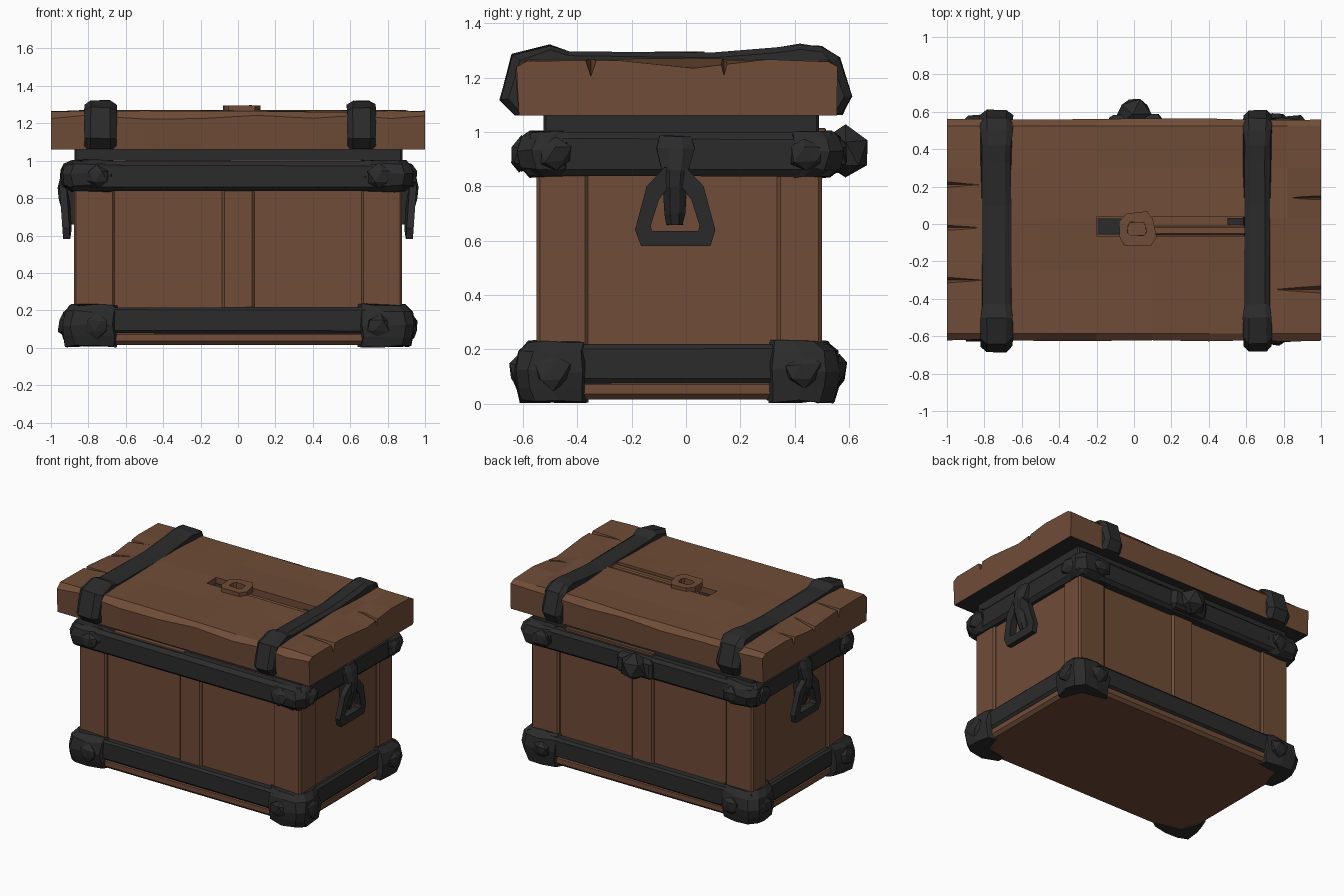
import bpy, bmesh, random
from mathutils import Vector

if "Cube" in bpy.data.objects:
    bpy.data.objects.remove(bpy.data.objects["Cube"])

random.seed(4)


def material(name, rgb):
    m = bpy.data.materials.new(name)
    m.diffuse_color = (*rgb, 1)
    m.use_nodes = True
    m.node_tree.nodes["Principled BSDF"].inputs["Base Color"].default_value = m.diffuse_color
    return m


WOOD = material("brown wood", (0.160, 0.072, 0.038))
IRON = material("dark iron", (0.024, 0.024, 0.025))


def finish(name, bm, mat):
    bmesh.ops.recalc_face_normals(bm, faces=bm.faces[:])
    me = bpy.data.meshes.new(name)
    bm.to_mesh(me)
    bm.free()
    me.materials.append(mat)
    ob = bpy.data.objects.new(name, me)
    bpy.context.collection.objects.link(ob)
    return ob


def jit(p, j):
    return Vector(p) + Vector([random.uniform(-j, j) for _ in range(3)])


def loft(name, rings, mat, j=0.0, closed=False):
    """Skin equal rings of points; cap the ends or join them into a loop."""
    bm = bmesh.new()
    vs = [[bm.verts.new(jit(p, j)) for p in r] for r in rings]
    n = len(vs[0])
    pairs = list(zip(vs, vs[1:])) + ([(vs[-1], vs[0])] if closed else [])
    for a, b in pairs:
        for i in range(n):
            k = (i + 1) % n
            bm.faces.new((a[i], a[k], b[k], b[i]))
    if not closed:
        bm.faces.new(vs[0])
        bm.faces.new(vs[-1])
    return finish(name, bm, mat)


def box(name, x0, x1, y0, y1, z0, z1, mat, bevel=0.0, j=0.0):
    bm = bmesh.new()
    bmesh.ops.create_cube(bm, size=1)
    for v in bm.verts:
        v.co = ((x0 + x1) / 2 + v.co.x * (x1 - x0),
                (y0 + y1) / 2 + v.co.y * (y1 - y0),
                (z0 + z1) / 2 + v.co.z * (z1 - z0))
    if bevel:
        bmesh.ops.bevel(bm, geom=bm.edges[:], offset=bevel, segments=1, affect='EDGES')
    for v in bm.verts:
        v.co = jit(v.co, j)
    return finish(name, bm, mat)


def lump(name, centre, size, mat, sub=1):
    bm = bmesh.new()
    bmesh.ops.create_icosphere(bm, subdivisions=sub, radius=1)
    for v in bm.verts:
        v.co = jit([c + s * q for c, s, q in zip(centre, size, v.co)], 0.008)
    return finish(name, bm, mat)


def cut(target, cutter):
    m = target.modifiers.new("cut", 'BOOLEAN')
    m.object, m.operation, m.solver = cutter, 'DIFFERENCE', 'EXACT'
    cutter.hide_render = True
    cutter.hide_viewport = True


# Body: recessed panels, raised corner posts and centre planks, base slab
box("body", -0.855, 0.86, -0.53, 0.48, 0.03, 1.0, WOOD)
for sx in (-1, 1):
    for y0, y1 in ((-0.55, -0.36), (0.335, 0.50)):
        xs = sorted((sx * 0.66, sx * 0.877))
        box("corner_post", *xs, y0, y1, 0.05, 0.99, WOOD, 0.012)
for y0, y1 in ((-0.546, -0.50), (0.45, 0.496)):
    box("centre_plank", -0.085, 0.088, y0, y1, 0.05, 0.99, WOOD, 0.012)
box("base_slab", -0.885, 0.885, -0.575, 0.525, 0.015, 0.09, WOOD, 0.02)

# Iron bands and the rim under the lid
box("lower_band", -0.895, 0.895, -0.585, 0.535, 0.075, 0.217, IRON, 0.015, 0.004)
box("upper_band", -0.905, 0.905, -0.595, 0.55, 0.84, 0.995, IRON, 0.02, 0.004)
box("rim", -0.875, 0.88, -0.525, 0.49, 0.97, 1.075, IRON, 0.01)
box("rim_plank_front", -0.60, -0.04, -0.56, -0.50, 0.98, 1.005, WOOD, 0.004)
box("rim_plank_back", -0.10, 0.60, 0.45, 0.515, 0.98, 1.015, WOOD, 0.004)


# Chunky corner wraps with a stud on each outer side
def corner(name, sx, sy, X, Y, cy, a, b, levels):
    t, rings = 0.09, []
    for z, d in levels:
        x, y = X - d, Y - d
        prof = [(X - a, Y - t), (X - a + 0.02, y - 0.02), (x - a / 2, y), (x - 0.05, y),
                (x, y - 0.05), (x, y - b / 2), (x - 0.02, Y - b + 0.02), (X - t, Y - b),
                (X - t - 0.04, Y - t - 0.04)]
        rings.append([(sx * u, cy + sy * v, z) for u, v in prof])
    loft(name, rings, IRON, 0.007)
    z = (levels[0][0] + levels[-1][0]) / 2
    lump(name + "_front_stud", (sx * (X - 0.19), cy + sy * (Y - 0.01), z), (0.07, 0.03, 0.065), IRON)
    lump(name + "_side_stud", (sx * (X - 0.012), cy + sy * (Y - 0.14), z), (0.026, 0.07, 0.065), IRON)


for sx in (-1, 1):
    for sy in (-1, 1):
        corner("lower_corner", sx, sy, 0.945, 0.60, -0.03, 0.30, 0.27,
               ((0.008, 0.025), (0.06, 0.01), (0.12, 0.0), (0.195, 0.015), (0.23, 0.05)))
        corner("upper_corner", sx, sy, 0.94, 0.60, -0.02, 0.28, 0.2,
               ((0.835, 0.05), (0.865, 0.015), (0.93, 0.0), (0.98, 0.015), (1.0, 0.045)))

# Lid: uneven plank slab, dark underside
rings = []
for i, x in enumerate((-1, -0.82, -0.5, -0.2, 0.1, 0.4, 0.62, 0.82, 1)):
    end = abs(x) == 1
    r = lambda: random.uniform(-0.007, 0.005)
    rings.append([(x, -0.615, 1.06), (x, -0.622 + r(), 1.235 + 2 * r()), (x, -0.585, 1.265 + r()),
                  (x, -0.25, 1.265 + r()), (x, 0.03, 1.235 if end else 1.272), (x, 0.3, 1.265 + r()),
                  (x, 0.525, 1.265 + r()), (x, 0.562 + r(), 1.235 + 2 * r()), (x, 0.555, 1.06)])
lid = loft("lid", rings, WOOD)
lid.data.materials.append(IRON)
for p in lid.data.polygons:
    if p.normal.z < -0.9:
        p.material_index = 1
cut(lid, box("slot_cutter", -0.2, 0.59, -0.065, 0.037, 1.225, 1.4, WOOD))

# Split wood at the lid ends
for sx, y, w, length in ((-1, 0.21, 0.04, 0.17), (-1, -0.02, 0.05, 0.16), (-1, -0.30, 0.035, 0.19),
                         (1, 0.14, 0.03, 0.15), (1, -0.35, 0.04, 0.24)):
    bm = bmesh.new()
    for p in ((1.02, y - w, 1.32), (1.02, y + w, 1.32), (1.02, y, 1.2),
              (1 - length, y, 1.265), (1 - length, y - 0.015, 1.32), (1 - length, y + 0.015, 1.32)):
        bm.verts.new((sx * p[0], p[1], p[2]))
    bmesh.ops.convex_hull(bm, input=bm.verts[:])
    cut(lid, finish("split_cutter", bm, WOOD))

# Iron straps over the lid, swollen at the edges
side = [(-0.63, 1.063), (-0.685, 1.12), (-0.64, 1.285), (-0.50, 1.32), (-0.43, 1.297), (0.1, 1.29),
        (0.33, 1.31), (0.42, 1.323), (0.50, 1.315), (0.565, 1.275), (0.61, 1.13), (0.575, 1.063)]
for name, x, w in (("left_strap", -0.735, 0.078), ("right_strap", 0.66, 0.068)):
    rings = []
    for u, d in ((-1, 0.03), (-0.6, 0.0), (0.6, 0.0), (1, 0.03)):
        ring = []
        for y, z in side:
            swell = 1.12 if abs(y + 0.03) > 0.45 else 1.0
            dy = d if y < -0.55 else -d if y > 0.5 else 0
            ring.append((x + u * w * swell, y + dy, z - (d * 0.6 if z > 1.2 else 0)))
        rings.append(ring)
    loft(name, rings, IRON, 0.003)


# Ring made from an outer and an inner outline, mapped into space
def ring_part(name, outer, inner, to3d, mat, j=0.0):
    loft(name, [[to3d(p, d) for p in o] for o, d in
                ((outer, 0.25), (outer, 1), (inner, 1), (inner, 0))], mat, j, closed=True)


# Side handles: hanging trapezoid ring and its bracket
outer = [(-0.165, 0.58), (0.09, 0.58), (0.108, 0.64), (0.065, 0.80), (0.0, 0.87), (-0.08, 0.87),
         (-0.145, 0.80), (-0.188, 0.64)]
inner = [(-0.125, 0.635), (0.045, 0.635), (0.05, 0.655), (0.02, 0.75), (-0.01, 0.79), (-0.07, 0.79),
         (-0.10, 0.75), (-0.13, 0.655)]
for sx in (-1, 1):
    ring_part("handle_ring", outer, inner,
              lambda p, d: (sx * (0.885 + d * 0.05 + (p[1] - 0.58) * 0.07), p[0], p[1]), IRON)
    rings = []
    for z, w, x in ((0.66, 0.03, 0.915), (0.70, 0.038, 0.93), (0.80, 0.045, 0.96),
                    (0.86, 0.05, 0.962), (0.94, 0.07, 0.945), (0.985, 0.06, 0.925)):
        rings.append([(sx * 0.85, -0.04 - w, z), (sx * (x - 0.02), -0.04 - w, z), (sx * x, -0.04 - w * 0.4, z),
                      (sx * x, -0.04 + w * 0.4, z), (sx * (x - 0.02), -0.04 + w, z), (sx * 0.85, -0.04 + w, z)])
    loft("handle_bracket", rings, IRON, 0.003)

# Slot fittings on the lid top: dark plate, bar and small wooden hasp ring
box("slot_plate", -0.195, -0.07, -0.06, 0.033, 1.22, 1.232, IRON)
box("slot_end_plate", 0.50, 0.60, -0.005, 0.033, 1.22, 1.234, IRON)
box("slot_bar", 0.08, 0.60, -0.06, -0.012, 1.22, 1.258, WOOD, 0.008)
hasp_out = [(-0.05, -0.115), (0.09, -0.115), (0.12, -0.07), (0.10, 0.03), (0.07, 0.068), (-0.04, 0.055),
            (-0.08, 0.01), (-0.075, -0.075)]
hasp_in = [(-0.025, -0.06), (0.055, -0.06), (0.065, -0.045), (0.06, -0.005), (0.05, 0.008), (-0.02, 0.008),
           (-0.03, -0.005), (-0.035, -0.045)]
ring_part("hasp_ring", hasp_out, hasp_in, lambda p, d: (p[0], p[1], 1.235 + d * 0.06), WOOD, 0.002)

# Knob on the back of the upper band
box("knob_plate", -0.13, 0.15, 0.52, 0.585, 0.85, 0.985, IRON, 0.02, 0.004)
lump("back_knob", (0.0, 0.59, 0.925), (0.10, 0.095, 0.10), IRON, 1)
